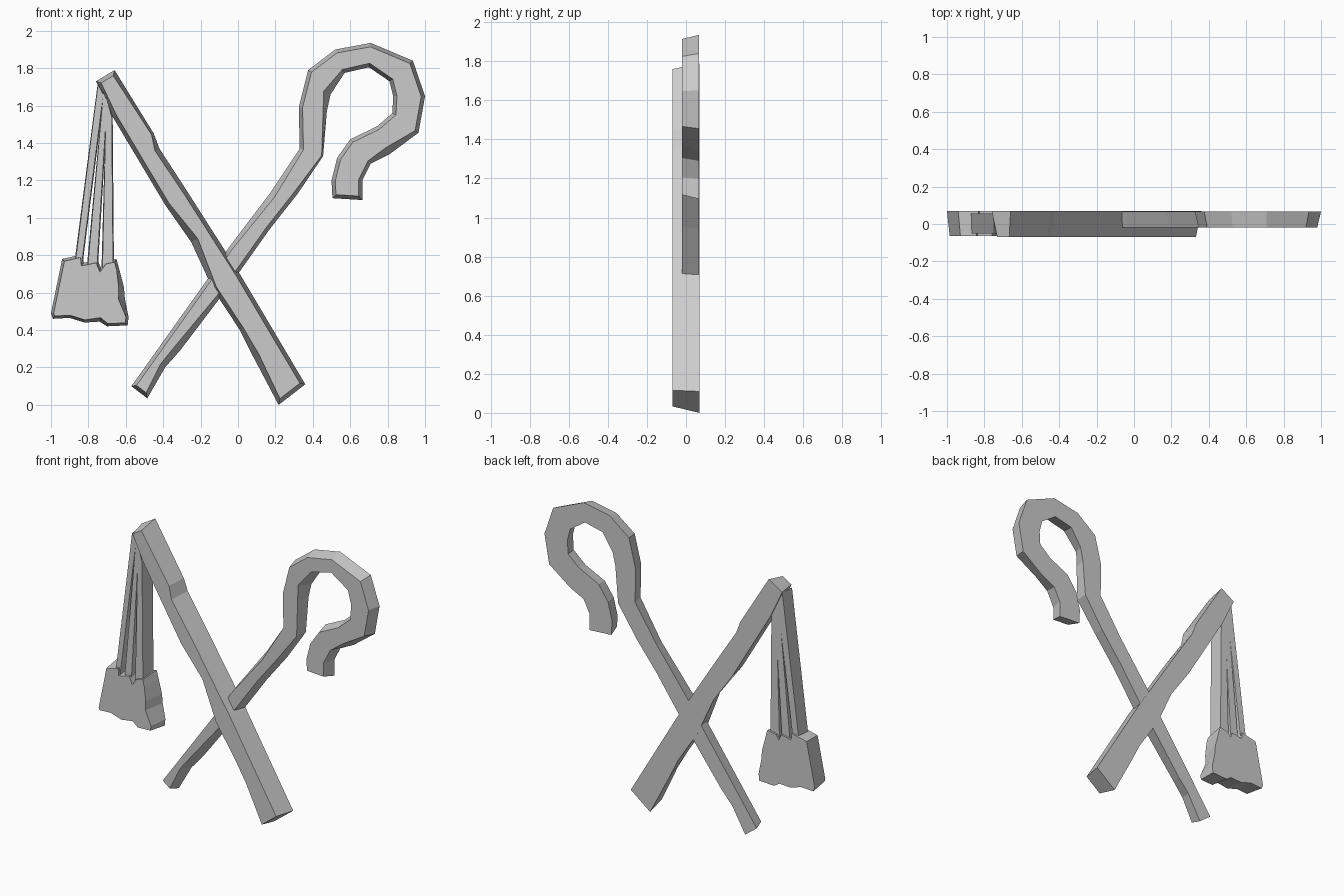
import bpy
import bmesh
from mathutils import Vector

default_cube = bpy.data.objects.get("Cube")
if default_cube:
    bpy.data.objects.remove(default_cube, do_unlink=True)

# One stone-like grey for everything
stone = bpy.data.materials.new("stone_grey")
stone.use_nodes = True
grey = (0.6, 0.6, 0.6, 1.0)
stone.diffuse_color = grey
stone.node_tree.nodes["Principled BSDF"].inputs["Base Color"].default_value = grey


def inset_outline(points, amount, chips):
    """Move each corner inwards; chipped corners move further."""
    count = len(points)
    area = sum(points[i - 1].cross(points[i]) for i in range(count))
    side = 1 if area > 0 else -1
    result = []
    for i, corner in enumerate(points):
        before = (corner - points[i - 1]).normalized()
        after = (points[(i + 1) % count] - corner).normalized()
        normal_a = Vector((-before.y, before.x)) * side
        normal_b = Vector((-after.y, after.x)) * side
        miter = (normal_a + normal_b) / max(0.5, 1 + normal_a.dot(normal_b))
        result.append(corner + miter * amount * chips.get(i, 1))
    return result


def carved_slab(name, outline, front, back, inset, chips=None):
    """Flat slab whose front face is slightly smaller than its back face."""
    back_points = [Vector(p) for p in outline]
    front_points = inset_outline(back_points, inset, chips or {})
    bm = bmesh.new()
    back_ring = [bm.verts.new((p.x, back, p.y)) for p in back_points]
    front_ring = [bm.verts.new((p.x, front, p.y)) for p in front_points]
    bm.faces.new(back_ring)
    bm.faces.new(front_ring)
    for i in range(len(back_ring)):
        bm.faces.new((back_ring[i - 1], back_ring[i], front_ring[i], front_ring[i - 1]))
    bmesh.ops.recalc_face_normals(bm, faces=bm.faces)
    mesh = bpy.data.meshes.new(name)
    bm.to_mesh(mesh)
    bm.free()
    mesh.materials.append(stone)
    obj = bpy.data.objects.new(name, mesh)
    bpy.context.collection.objects.link(obj)
    return obj


# Crook: outer edge from the foot round to the tip, then back along the inside
crook_outer = [
    (-.57, .10), (-.15, .69), (-.05, .84), (.17, 1.13), (.33, 1.37), (.325, 1.59),
    (.375, 1.79), (.52, 1.9), (.71, 1.935), (.935, 1.84), (1, 1.65), (.965, 1.455),
    (.81, 1.34), (.71, 1.29), (.665, 1.2), (.665, 1.095)]
crook_inner = [
    (.505, 1.105), (.5, 1.2), (.53, 1.32), (.6, 1.42), (.745, 1.49), (.825, 1.56),
    (.83, 1.65), (.81, 1.73), (.7, 1.805), (.57, 1.775), (.495, 1.66), (.475, 1.57),
    (.455, 1.33), (.32, 1.13), (.17, .94), (0, .7), (-.09, .58), (-.31, .29),
    (-.39, .2), (-.485, .035)]
crook_chips = {3: 1.6, 12: 2, 26: 2, 28: .4, 33: 1.8, 34: 1.5}
carved_slab("crook", crook_outer + crook_inner, -.02, .067, .02, crook_chips)

# Flail staff, crossing in front of the crook
staff_outline = [
    (-.76, 1.73), (-.66, 1.79), (-.45, 1.45), (-.42, 1.37), (-.275, 1.147), (.01, .7),
    (.36, .11), (.217, 0), (.08, .26), (.01, .4), (-.135, .62), (-.25, .87),
    (-.39, 1.07), (-.67, 1.54)]
staff_chips = {2: .6, 3: 1.2, 8: 1.5, 11: 1.8}
carved_slab("flail_staff", staff_outline, -.069, .069, .022, staff_chips)

# Flail head: the broad bundle of tassel ends
head_outline = [
    (-.94, .78), (-.83, .805), (-.825, .76), (-.75, .775), (-.735, .735), (-.715, .765),
    (-.65, .78), (-.635, .725), (-.61, .63), (-.605, .57), (-.585, .47), (-.59, .425),
    (-.7, .42), (-.74, .445), (-.82, .44), (-.9, .465), (-.99, .46), (-1, .49)]
carved_slab("flail_head", head_outline, -.064, .069, .014, {8: 2, 9: 2.5, 13: 1.5})

# Hanging strands: left and right edge at the head, then at the staff
strands = [
    ((-.88, -.835), (-.75, 1.72), (-.715, 1.66)),
    ((-.81, -.75), (-.72, 1.68), (-.695, 1.62)),
    ((-.73, -.663), (-.705, 1.65), (-.67, 1.54))]
for number, ((left, right), top_left, top_right) in enumerate(strands, 1):
    outline = [(left, .72), top_left, top_right, (right, .72)]
    carved_slab(f"flail_strand_{number}", outline, -.05, .055, .005)
